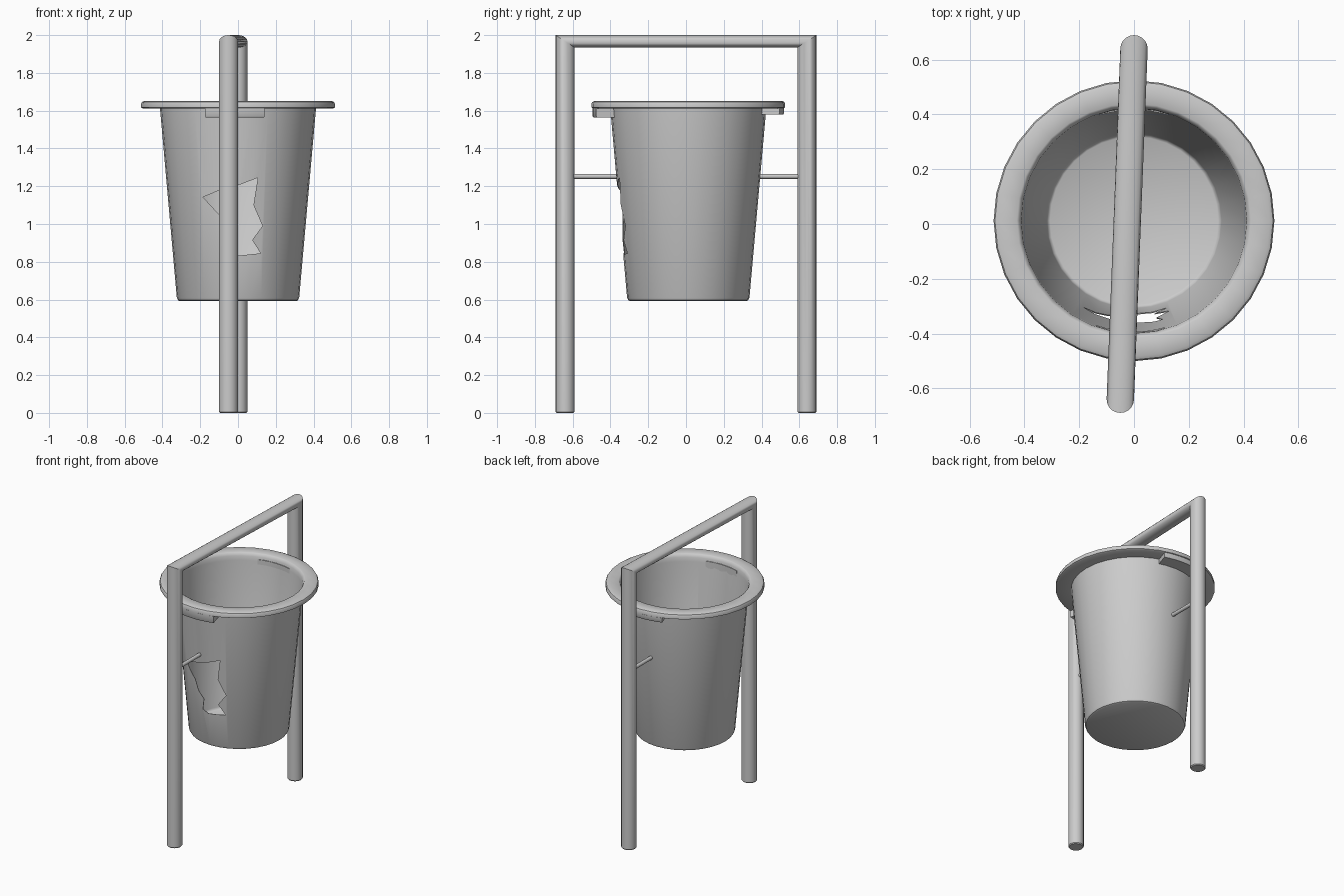
import bpy, bmesh, math
from mathutils import Vector

if "Cube" in bpy.data.objects:
    bpy.data.objects.remove(bpy.data.objects["Cube"])

CY = 0.012  # bucket centre in y


def finish(name, bm, angle=35):
    bmesh.ops.recalc_face_normals(bm, faces=bm.faces)
    me = bpy.data.meshes.new(name)
    bm.to_mesh(me)
    bm.free()
    ob = bpy.data.objects.new(name, me)
    bpy.context.collection.objects.link(ob)
    bpy.ops.object.select_all(action='DESELECT')
    ob.select_set(True)
    bpy.context.view_layer.objects.active = ob
    if angle:
        bpy.ops.object.shade_smooth_by_angle(angle=math.radians(angle))
    return ob


def bridge(bm, a, b):
    n = len(a)
    for i in range(n):
        bm.faces.new((a[i], a[(i + 1) % n], b[(i + 1) % n], b[i]))


def loft(name, rings):
    bm = bmesh.new()
    loops = [[bm.verts.new(p) for p in r] for r in rings]
    for a, b in zip(loops, loops[1:]):
        bridge(bm, a, b)
    bm.faces.new(loops[0])
    bm.faces.new(loops[-1])
    return finish(name, bm)


# Support frame: one tube mitred at the two top corners
def frame_ring(x, end, z, tilt=0.0, r=0.05, n=20):
    ring = []
    for i in range(n):
        a = math.tau * i / n
        ring.append((x + r * math.cos(a), end * (0.64 + r * math.sin(a)), z + tilt * math.sin(a)))
    return ring


loft("support_frame", [
    frame_ring(-0.05, -1, 0, r=0.045), frame_ring(-0.05, -1, 0.006),
    frame_ring(-0.05, -1, 1.967, 0.033), frame_ring(0, 1, 1.967, 0.033),
    frame_ring(0, 1, 0.006), frame_ring(0, 1, 0, r=0.045)])

# Bucket: thin-walled lathe, outside from the base up, over the rim, down inside
N = 32
profile = [(0.308, 0.592), (0.318, 0.597), (0.324, 0.61), (0.413, 1.612),
           (0.503, 1.612), (0.513, 1.617), (0.513, 1.636), (0.508, 1.646), (0.496, 1.652),
           (0.428, 1.652), (0.420, 1.647), (0.412, 1.63),
           (0.409, 1.60), (0.320, 0.612), (0.315, 0.601), (0.307, 0.596)]
rings = [[(r * math.cos(math.tau * i / N), CY + r * math.sin(math.tau * i / N), z)
          for i in range(N)] for r, z in profile]
bucket = loft("bucket", rings)

# Jagged hole punched through the front wall
outline = [(-0.185, 1.142), (-0.10, 1.178), (-0.05, 1.19), (0.02, 1.212), (0.105, 1.245),
           (0.082, 1.10), (0.13, 0.99), (0.075, 0.915), (0.12, 0.845), (0.0, 0.832),
           (-0.045, 0.85), (-0.03, 0.93), (-0.075, 0.98), (-0.10, 1.05)]
hole = loft("hole_cutter", [[(x, y, z) for x, z in outline] for y in (-0.6, -0.15)])
mod = bucket.modifiers.new("hole", 'BOOLEAN')
mod.operation = 'DIFFERENCE'
mod.solver = 'EXACT'
mod.object = hole
bpy.context.view_layer.objects.active = bucket
bpy.ops.object.modifier_apply(modifier=mod.name)
bpy.data.objects.remove(hole)


# Curved clips under the rim
def clip(name, centre, half, z0):
    rings = []
    for i in range(9):
        a = math.radians(centre - half + 2 * half * i / 8)
        rings.append([(r * math.cos(a), CY + r * math.sin(a), z)
                      for r, z in ((0.405, z0), (0.503, z0), (0.507, z0 + 0.006),
                                   (0.507, 1.614), (0.405, 1.614))])
    return loft(name, rings)


clip("front_rim_clip", -92, 18, 1.565)
clip("back_rim_clip", 90, 18, 1.58)


# Thin pivot rods between posts and bucket
def rod(name, x, y0, y1, r=0.013):
    loft(name, [[(x + r * math.cos(math.tau * i / 12), y, 1.252 + r * math.sin(math.tau * i / 12))
                 for i in range(12)] for y in (y0, y1)])


rod("front_pivot_rod", -0.045, -0.62, -0.368)
rod("back_pivot_rod", 0.0, 0.391, 0.62)
